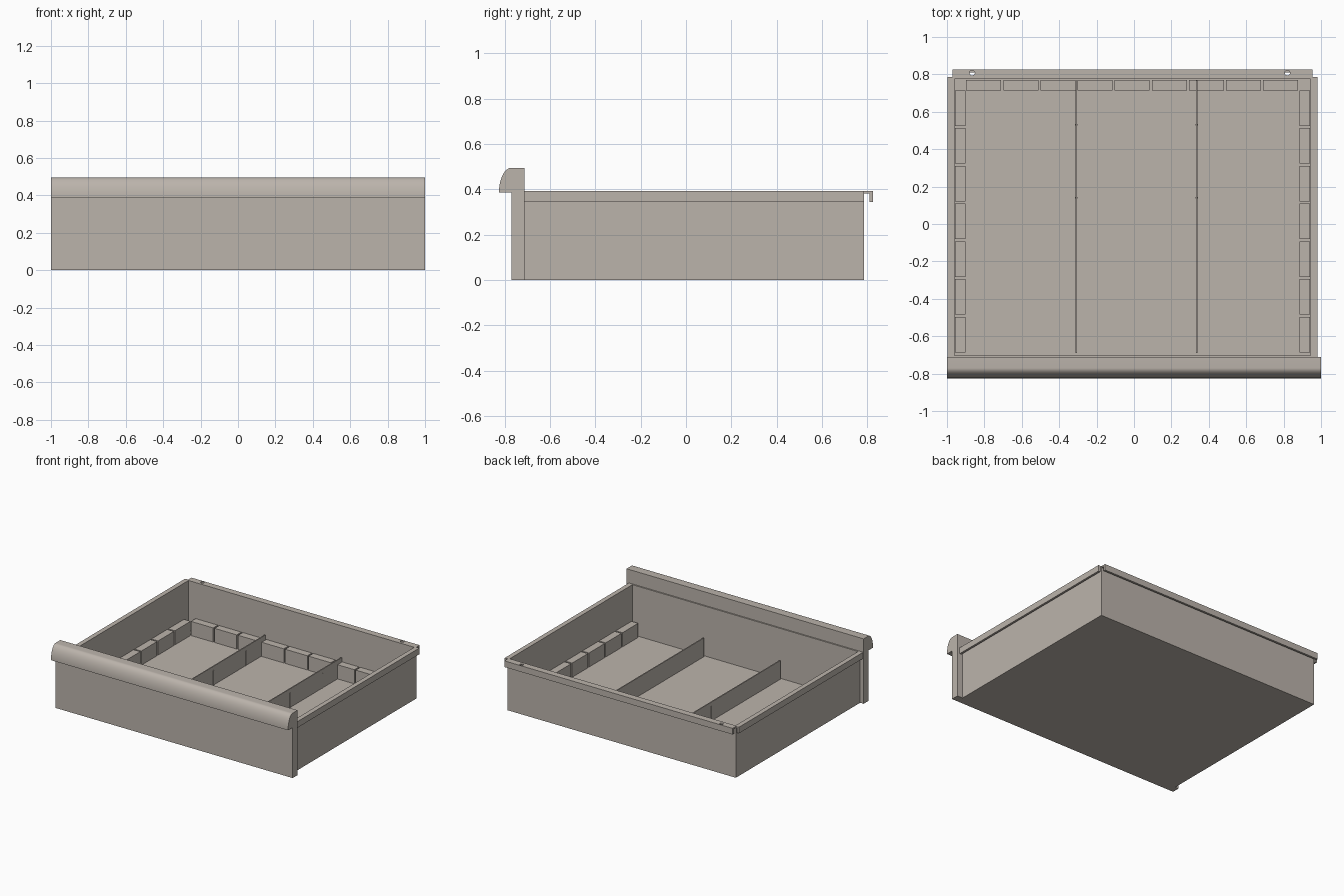
import bpy, bmesh, math
from mathutils import Vector

if "Cube" in bpy.data.objects:
    bpy.data.objects.remove(bpy.data.objects["Cube"])

mat = bpy.data.materials.new("warm grey")
mat.diffuse_color = (0.50, 0.455, 0.41, 1)
mat.use_nodes = True
mat.node_tree.nodes["Principled BSDF"].inputs["Base Color"].default_value = mat.diffuse_color

CX = -0.008                 # the tray sits slightly left of the front panel
HALF, LIP = 0.962, 0.988    # half widths of the tray wall and of the lip
FRONT, BACK, RIM = -0.712, 0.785, 0.392
WALL, FLOOR = 0.014, 0.012


def finish(name, bm):
    bmesh.ops.recalc_face_normals(bm, faces=bm.faces[:])
    me = bpy.data.meshes.new(name)
    bm.to_mesh(me)
    bm.free()
    me.materials.append(mat)
    ob = bpy.data.objects.new(name, me)
    bpy.context.collection.objects.link(ob)
    return ob


def add_box(bm, x0, x1, y0, y1, z0, z1):
    vs = bmesh.ops.create_cube(bm, size=1)["verts"]
    for v in vs:
        v.co = ((x0 + x1) / 2 + v.co.x * (x1 - x0),
                (y0 + y1) / 2 + v.co.y * (y1 - y0),
                (z0 + z1) / 2 + v.co.z * (z1 - z0))


def extrude(name, pts, axis, a, b):
    """Extrude a (horizontal, z) profile along x or y from a to b."""
    bm = bmesh.new()
    place = (lambda h, z: (a, h, z)) if axis == "x" else (lambda h, z: (h, a, z))
    face = bm.faces.new([bm.verts.new(place(h, z)) for h, z in pts])
    out = bmesh.ops.extrude_face_region(bm, geom=[face])["geom"]
    move = Vector((b - a, 0, 0)) if axis == "x" else Vector((0, b - a, 0))
    bmesh.ops.translate(bm, vec=move, verts=[g for g in out if isinstance(g, bmesh.types.BMVert)])
    return finish(name, bm)


# front panel with a rounded overhanging grip
curve = [(-0.77 - 0.055 * math.sin(t), 0.385 + 0.11 * math.cos(t))
         for t in [math.pi / 2 * i / 16 for i in range(17)]]
panel = extrude("front_panel", [(FRONT, 0), (FRONT, 0.495)] + curve + [(-0.77, 0.385), (-0.77, 0)],
                "x", -1, 1)
bpy.context.view_layer.objects.active = panel
panel.select_set(True)
bpy.ops.object.shade_smooth_by_angle(angle=math.radians(30))

# open tray: box with its top inset and pushed down to the floor
bm = bmesh.new()
add_box(bm, CX - HALF, CX + HALF, FRONT, BACK, 0, RIM)
bm.normal_update()
top = max(bm.faces, key=lambda f: f.calc_center_median().z)
bmesh.ops.inset_region(bm, faces=[top], thickness=WALL)
inner = bmesh.ops.extrude_discrete_faces(bm, faces=[top])["faces"][0]
bmesh.ops.translate(bm, vec=(0, 0, FLOOR - RIM), verts=inner.verts[:])
finish("tray", bm)


# hooked lips around the sides and the back
def hook(base, s, reach):
    return [(base, RIM), (base + s * reach, RIM), (base + s * reach, 0.345),
            (base + s * (reach - 0.016), 0.345), (base + s * (reach - 0.016), 0.382), (base, 0.382)]


for s, side in ((-1, "left"), (1, "right")):
    extrude(side + "_lip", hook(CX + s * HALF, s, LIP - HALF), "y", FRONT, BACK)
back_lip = extrude("back_lip", hook(BACK, 1, 0.04), "x", CX - HALF, CX + HALF)

# two small round holes in the back lip
bm = bmesh.new()
for x in (-0.865, 0.82):
    ring = bmesh.ops.create_cone(bm, cap_ends=True, segments=20, radius1=0.014,
                                 radius2=0.014, depth=0.04)["verts"]
    bmesh.ops.translate(bm, vec=(x, 0.808, RIM + 0.007), verts=ring)
cutter = finish("hole_cutter", bm)
cutter.hide_render = True
cutter.hide_viewport = True
mod = back_lip.modifiers.new("holes", "BOOLEAN")
mod.operation = "DIFFERENCE"
mod.solver = "EXACT"
mod.object = cutter

# spacer blocks along both sides and the back
bm = bmesh.new()
inside = HALF - WALL
for i in range(7):
    y = 0.715 - i * 0.202
    for s in (-1, 1):
        xs = sorted((CX + s * inside, CX + s * (inside - 0.056)))
        add_box(bm, xs[0], xs[1], y - 0.19, y, FLOOR, 0.12)
for i in range(9):
    x = -0.897 + i * 0.1985
    add_box(bm, x, x + 0.187, 0.715, BACK - WALL, FLOOR, 0.12)
finish("spacer_blocks", bm)

# two thin dividers with narrow upright ribs
for x, name in ((-0.309, "left_divider"), (0.335, "right_divider")):
    bm = bmesh.new()
    add_box(bm, x - 0.004, x + 0.004, -0.69, 0.768, FLOOR, 0.155)
    for y in (0.53, 0.14):
        add_box(bm, x - 0.007, x + 0.007, y - 0.004, y + 0.004, FLOOR, 0.125)
    finish(name, bm)
